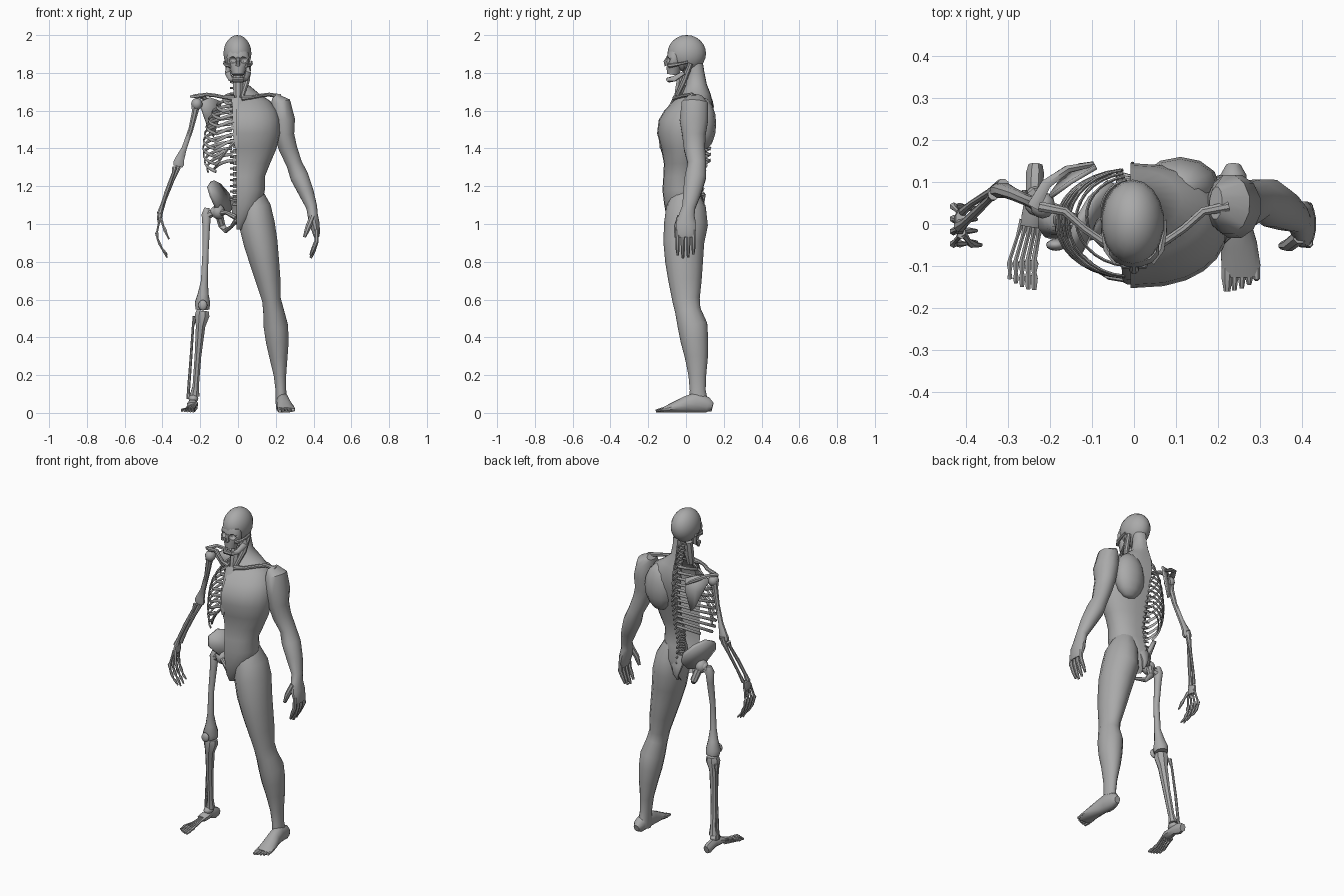
import bpy, bmesh, math
from mathutils import Vector

mat = bpy.data.materials.new("plaster_grey")
mat.diffuse_color = (0.4, 0.4, 0.4, 1)


def finish(name, bm, angle=40):
    bmesh.ops.recalc_face_normals(bm, faces=bm.faces)
    me = bpy.data.meshes.new(name)
    bm.to_mesh(me)
    bm.free()
    me.materials.append(mat)
    me.shade_smooth()
    me.set_sharp_from_angle(angle=math.radians(angle))
    ob = bpy.data.objects.new(name, me)
    bpy.context.collection.objects.link(ob)
    return ob


def skin(bm, rings, closed=True):
    for a, b in zip(rings, rings[1:]):
        n = len(a)
        for i in range(n if closed else n - 1):
            j = (i + 1) % n
            bm.faces.new((a[i], a[j], b[j], b[i]))


def tube(name, pts, n=8, ref=(0, 1, 0), bm=None):
    """Loft through (x, y, z, r[, r along ref]) points."""
    own = bm is None
    bm = bm or bmesh.new()
    P = [Vector(p[:3]) for p in pts]
    rings = []
    for i, p in enumerate(pts):
        t = (P[min(i + 1, len(P) - 1)] - P[max(i - 1, 0)]).normalized()
        v = Vector(ref)
        v = (v - t * v.dot(t)).normalized()
        u = v.cross(t)
        ru, rv = p[3], p[-1]
        rings.append([bm.verts.new(P[i] + u * ru * math.cos(a) + v * rv * math.sin(a))
                      for a in [math.tau * (k + 0.5) / n for k in range(n)]])
    skin(bm, rings)
    bm.faces.new(rings[0])
    bm.faces.new(rings[-1])
    return finish(name, bm) if own else None


def ball(name, c, r, seg=12):
    bm = bmesh.new()
    bmesh.ops.create_uvsphere(bm, u_segments=seg, v_segments=seg * 2 // 3, radius=1)
    for v in bm.verts:
        v.co = Vector([c[k] + v.co[k] * r[k] for k in range(3)])
    return finish(name, bm, 60)


def plate(name, pts, thick):
    bm = bmesh.new()
    vs = [bm.verts.new(p) for p in pts]
    mid = bm.verts.new(sum((Vector(p) for p in pts), Vector()) / len(pts))
    for i in range(len(vs)):
        bm.faces.new((vs[i - 1], vs[i], mid))
    ob = finish(name, bm)
    m = ob.modifiers.new("thickness", "SOLIDIFY")
    m.thickness, m.offset = thick, 0


def flip(pts):
    return [(-p[0],) + tuple(p[1:]) for p in pts]


# ---------- fleshed half: torso as an open half shell (z, front, back, width)
bm = bmesh.new()
rings = []
for z, f, b, w in [(.97, -.07, .05, .03), (1.02, -.10, .09, .075), (1.10, -.115, .10, .135),
                   (1.18, -.125, .08, .15), (1.25, -.12, .07, .15), (1.32, -.117, .085, .178),
                   (1.40, -.132, .10, .212), (1.48, -.153, .125, .23), (1.55, -.145, .14, .23),
                   (1.60, -.115, .145, .215), (1.65, -.07, .14, .18), (1.69, -.02, .13, .12),
                   (1.74, 0, .11, .06), (1.80, .01, .098, .05), (1.85, .01, .09, .05)]:
    A = [math.pi * (k / 12 - .5) for k in range(13)]
    rings.append([bm.verts.new((-.008 + w * abs(math.cos(a)) ** .8,
                                (f + b) / 2 + (b - f) / 2 * math.sin(a), z)) for a in A])
skin(bm, rings, closed=False)
finish("torso_half", bm, 50)
ball("back_muscle", (.11, .09, 1.53), (.095, .07, .14))

tube("arm", [(.195, .05, 1.675, .02, .04), (.225, .047, 1.64, .055, .072), (.24, .042, 1.55, .064, .078),
             (.245, .042, 1.47, .055, .064), (.265, .045, 1.40, .05, .058), (.297, .058, 1.32, .043, .05),
             (.325, .05, 1.25, .05, .058), (.36, .033, 1.17, .042, .05), (.39, .015, 1.09, .03, .036),
             (.395, .005, 1.05, .028, .042), (.405, 0, 1.0, .028, .056), (.415, 0, .95, .02, .052),
             (.416, 0, .93, .014, .046)], 12)
tube("thumb", [(.395, -.03, 1.04, .018), (.37, -.05, .98, .016), (.352, -.052, .93, .009)], 8)
tube("leg", [(.07, 0, 1.17, .06, .07), (.09, .0, 1.09, .085, .105), (.1, 0, 1.0, .097, .116),
             (.12, -.012, .9, .092, .108), (.14, -.01, .8, .08, .10), (.16, -.005, .7, .067, .088),
             (.177, .0, .6, .051, .073), (.188, .01, .54, .056, .068), (.2, .035, .46, .066, .079),
             (.208, .045, .38, .062, .073), (.214, .055, .3, .05, .062), (.222, .06, .2, .034, .047),
             (.227, .062, .12, .029, .042), (.23, .065, .06, .032, .05), (.232, .075, .02, .03, .055)], 14)
tube("foot", [(.237, .14, .035, .018, .02), (.237, .115, .042, .032, .042), (.237, .05, .055, .035, .055),
              (.242, 0, .045, .038, .045), (.25, -.05, .032, .045, .032), (.255, -.1, .02, .048, .02),
              (.255, -.125, .015, .045, .013)], 12, (0, 0, 1))

# ---------- fingers and toes, fleshed on one side and bony on the other
for k in range(4):
    y = .038 - .027 * k
    end = (.84, .825, .82, .835)[k]
    tube("finger", [(.415, y, .97, .012), (.416, y * 1.05, .91, .0125), (.40, y * 1.05, end + .035, .011),
                    (.385, y, end, .007)], 8)
    tube("finger_bones", [(-.412, y * .6, 1.03, .010), (-.42, y * .8, 1.0, .006), (-.428, y, .96, .006),
                          (-.43, y * 1.1, .95, .010), (-.425, y * 1.1, .92, .006), (-.415, y * 1.1, .895, .009),
                          (-.403, y * 1.1, .87, .005), (-.395, y, .86, .008), (-.375, y, end, .004)], 6)
tube("thumb_bones", [(-.41, -.02, 1.03, .01), (-.395, -.04, .99, .006), (-.388, -.047, .97, .01),
                     (-.375, -.05, .94, .006), (-.365, -.05, .92, .005)], 6)
for k in range(5):
    x, tip, r = .222 + .0175 * k, -.16 + .0018 * k * k, .014 if k == 0 else .0095
    tube("toe", [(x, -.09, .02, r), (x, -.13, .015, r), (x, tip, .01, r * .6)], 8, (0, 0, 1))
    bx = -.238 - .0145 * k
    sx = -.222 - .011 * k
    r = .009 - .0007 * k
    tube("toe_bones", [(sx, .01, .05 - .005 * k, r * 1.3), (sx * .6 + bx * .4, -.03, .038 - .004 * k, r * .7),
                       (bx, -.085, .018, r * .8), (bx, -.095, .016, r * 1.3), (bx, -.115, .013, r * .7),
                       (bx, -.13, .011, r * 1.1), (bx, tip + .003, .008, r * .7)], 6, (0, 0, 1))

# ---------- skull with sockets cut out
parts = [ball("cranium", (-.003, .004, 1.903), (.075, .102, .097), 18),
         tube("face", [(0, -.058, 1.91, .055, .035), (0, -.062, 1.885, .062, .042), (0, -.062, 1.85, .06, .04),
                       (0, -.064, 1.825, .045, .04), (0, -.07, 1.79, .032, .033)], 12)]
cutters = [ball("socket_cutter", (s * .03, -.107, 1.868), (.021, .035, .018)) for s in (-1, 1)]
for ob in parts:
    for c in cutters:
        m = ob.modifiers.new("socket", "BOOLEAN")
        m.object, m.operation, m.solver = c, "DIFFERENCE", "EXACT"
dg = bpy.context.evaluated_depsgraph_get()
dg.update()
for ob in parts:
    me = bpy.data.meshes.new_from_object(ob.evaluated_get(dg))
    ob.modifiers.clear()
    ob.data = me
for c in cutters:
    bpy.data.objects.remove(c)
tube("nose", [(0, -.09, 1.89, .008), (0, -.108, 1.86, .012), (0, -.102, 1.838, .013)], 8)
side = [(-.056, .0, 1.855, .008, .014), (-.054, -.01, 1.80, .008, .018), (-.04, -.06, 1.77, .009, .016),
        (-.022, -.092, 1.762, .017, .012)]
tube("jaw", side + flip(side)[::-1], 8, (0, .5, .85))
cheek = [(-.04, -.09, 1.838, .012), (-.064, -.06, 1.842, .01), (-.072, -.02, 1.85, .007), (-.072, .01, 1.858, .007)]
collar = [(-.018, -.058, 1.665, .016), (-.07, -.045, 1.67, .010), (-.12, -.01, 1.68, .010),
          (-.165, .03, 1.685, .011), (-.225, .042, 1.675, .013)]
for s in (cheek, flip(cheek)):
    tube("cheekbone", s, 6, (0, 0, 1))
for s in (collar, flip(collar)):
    tube("collar_bone", s, 8, (0, 0, 1))
tube("throat", [(0, -.02, 1.79, .025), (0, -.03, 1.72, .028), (0, -.045, 1.65, .022)], 8)
tube("neck_muscle", [(.058, .025, 1.85, .014), (.048, -.01, 1.76, .016), (.018, -.055, 1.665, .011)], 8)

# ---------- spine: one vertebra repeated along a curve (z, y)
curve = [(1.08, .055), (1.25, .045), (1.36, .075), (1.52, .1), (1.66, .075), (1.84, .025)]
bm = bmesh.new()
for k in range(24):
    z = 1.11 + .0305 * k
    (z0, y0), (z1, y1) = [(a, b) for a, b in zip(curve, curve[1:]) if a[0] <= z <= b[0]][0]
    y = y0 + (y1 - y0) * (z - z0) / (z1 - z0)
    r = .026 - .0005 * k
    tube("", [(-.006, y, z - .012, r), (-.006, y, z, r * .8), (-.006, y, z + .012, r)], 8, bm=bm)
    tube("", [(-.004, y, z, .006, .01), (-.004, y + .048, z - .018, .004, .008)], 6, (0, 0, 1), bm)
    tube("", [(0, y + .012, z, .007), (-.042, y + .025, z, .005)], 6, (0, 0, 1), bm)
finish("spine", bm)

# ---------- rib cage
widths = (.07, .105, .13, .148, .16, .168, .174, .177, .175, .168, .155, .13)
for i, w in enumerate(widths):
    stop = -85 if i < 7 else (-70, -60, -50, -15, 20)[i - 7]
    front, back = max(-.05 - .025 * i, -.128), min(.105 + .008 * i, .13)
    pts = []
    for k in range(15):
        a = math.radians(82 + (stop - 82) * k / 14)
        s = math.sin(a)
        rise = max(0, -s - .8) * (.08 + .035 * i)
        pts.append((-.008 - w * math.cos(a), (front + back) / 2 + (back - front) / 2 * s,
                    1.69 - .032 * i - (.06 + .009 * i) * (1 - s) / 2 + rise, .004, .0085))
    tube("rib", pts, 6, (0, 0, 1))
tube("rib_arch", [(-.012, -.133, 1.44, .008), (-.06, -.125, 1.39, .008), (-.10, -.10, 1.335, .008),
                  (-.125, -.075, 1.29, .006)], 6)
tube("breastbone", [(-.008, -.06, 1.665, .03, .01), (-.008, -.085, 1.62, .024, .009),
                    (-.008, -.125, 1.53, .022, .009), (-.008, -.137, 1.45, .018, .008),
                    (-.008, -.133, 1.40, .008, .006)], 8)

# ---------- shoulder blade
plate("shoulder_blade", [(-.205, .06, 1.645), (-.15, .10, 1.67), (-.09, .135, 1.65), (-.095, .145, 1.58),
                         (-.13, .14, 1.46), (-.15, .13, 1.48), (-.18, .095, 1.57)], .01)
tube("blade_ridge", [(-.10, .142, 1.62, .007), (-.16, .13, 1.655, .01, .012), (-.21, .095, 1.68, .014, .01),
                     (-.24, .04, 1.675, .018, .009)], 6, (0, 0, 1))

# ---------- arm bones
ball("shoulder_joint", (-.218, .045, 1.635), (.03, .032, .032))
tube("upper_arm_bone", [(-.222, .045, 1.64, .026), (-.228, .046, 1.59, .018), (-.25, .055, 1.5, .014),
                        (-.285, .07, 1.4, .015), (-.308, .08, 1.345, .026, .016), (-.314, .08, 1.32, .032, .02),
                        (-.318, .08, 1.305, .026, .016)], 8)
tube("ulna", [(-.312, .095, 1.335, .014), (-.318, .09, 1.3, .016), (-.345, .075, 1.23, .009),
              (-.385, .05, 1.13, .008), (-.408, .03, 1.06, .011)], 8)
tube("radius", [(-.335, .07, 1.30, .014), (-.342, .062, 1.27, .009), (-.375, .03, 1.18, .011),
                (-.402, .005, 1.1, .010), (-.415, -.005, 1.055, .016)], 8)
tube("wrist_bones", [(-.412, .01, 1.06, .014, .026), (-.415, .005, 1.035, .015, .032),
                     (-.415, .003, 1.01, .012, .03)], 8)

# ---------- pelvis
plate("hip_blade", [(-.03, .085, 1.10), (-.055, .10, 1.16), (-.10, .06, 1.21), (-.135, 0, 1.228),
                    (-.155, -.06, 1.20), (-.14, -.078, 1.15), (-.118, -.04, 1.10), (-.10, 0, 1.05),
                    (-.05, .06, 1.06)], .022)
ball("hip_socket", (-.105, .0, 1.065), (.035, .04, .04))
tube("pubic_bone", [(-.10, -.01, 1.06, .018), (-.06, -.05, 1.06, .011), (-.01, -.075, 1.035, .016)], 8, (0, 0, 1))
tube("sitting_bone", [(-.10, .02, 1.05, .022), (-.085, .045, .99, .02), (-.065, .02, .965, .014),
                      (-.035, -.03, .985, .009), (-.01, -.07, 1.02, .013)], 8, (1, 0, 0))
tube("sacrum", [(0, .06, 1.13, .045, .028), (0, .085, 1.07, .035, .02), (0, .095, 1.02, .018, .012),
                (0, .08, .985, .006)], 8)

# ---------- leg and foot bones
ball("thigh_head", (-.122, .0, 1.065), (.027, .027, .027))
tube("thigh_neck", [(-.12, 0, 1.065, .018), (-.165, .01, 1.045, .024)], 8)
tube("thigh_bone", [(-.165, .012, 1.085, .014), (-.168, .01, 1.05, .026), (-.168, .005, .99, .021),
                    (-.172, -.012, .85, .017), (-.178, -.01, .7, .019), (-.184, 0, .63, .03),
                    (-.188, .005, .58, .043, .045), (-.188, .01, .55, .038, .04)], 10)
ball("knee_cap", (-.186, -.05, .57), (.024, .014, .028))
tube("shin_bone", [(-.188, .01, .54, .036, .035), (-.19, .01, .515, .042, .04), (-.198, .012, .46, .027, .03),
                   (-.212, .03, .3, .019, .023), (-.224, .055, .14, .018, .019), (-.23, .062, .09, .028, .026)], 8)
tube("calf_bone", [(-.228, .035, .51, .013), (-.238, .042, .46, .007), (-.25, .06, .28, .008),
                   (-.262, .068, .12, .009), (-.262, .07, .075, .012)], 8)
tube("heel_bone", [(-.235, .14, .03, .018, .024), (-.236, .12, .035, .023, .033), (-.238, .07, .05, .022, .03),
                   (-.24, .02, .045, .03, .024), (-.243, -.005, .04, .03, .016)], 8, (0, 0, 1))
ball("ankle_bone", (-.236, .055, .075), (.026, .035, .022))
